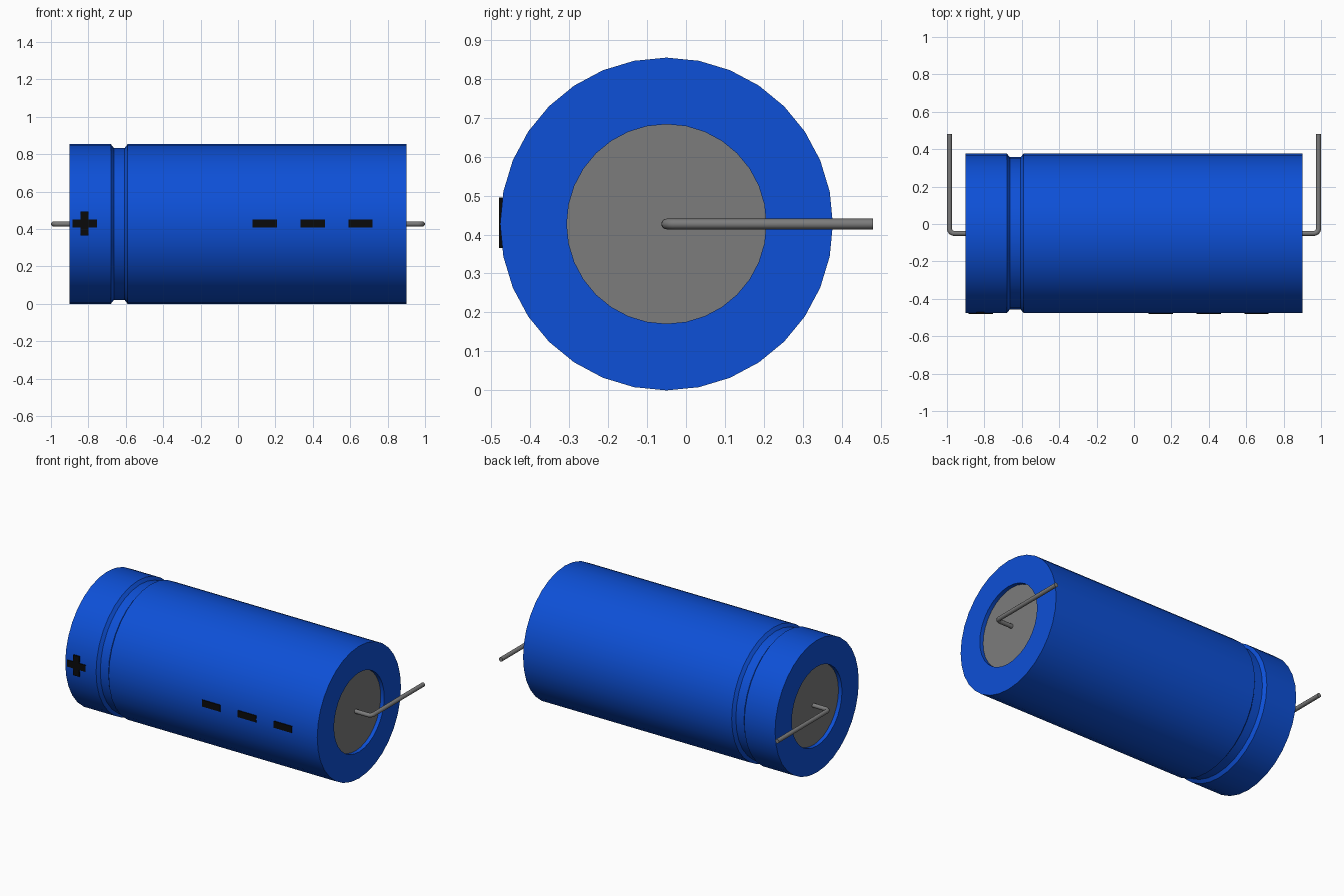
import bpy, bmesh, math
from mathutils import Vector

cube = bpy.data.objects.get("Cube")
if cube:
    bpy.data.objects.remove(cube, do_unlink=True)

R, AXIS_Y, AXIS_Z, HALF = 0.427, -0.05, 0.427, 0.9
RECESS_R, RECESS = 0.256, 0.025
SIDES = 32


def material(name, rgb):
    m = bpy.data.materials.new(name)
    m.use_nodes = True
    m.diffuse_color = (*rgb, 1)
    m.node_tree.nodes["Principled BSDF"].inputs["Base Color"].default_value = (*rgb, 1)
    return m


BLUE = material("blue sleeve", (0.004, 0.08, 0.68))
GREY = material("metal grey", (0.2, 0.2, 0.2))
BLACK = material("black print", (0.003, 0.003, 0.003))


def finish(name, bm, mats, smooth=None):
    bmesh.ops.recalc_face_normals(bm, faces=bm.faces)
    mesh = bpy.data.meshes.new(name)
    bm.to_mesh(mesh)
    bm.free()
    for m in mats:
        mesh.materials.append(m)
    ob = bpy.data.objects.new(name, mesh)
    bpy.context.collection.objects.link(ob)
    if smooth:
        bpy.ops.object.select_all(action='DESELECT')
        ob.select_set(True)
        bpy.context.view_layer.objects.active = ob
        bpy.ops.object.shade_smooth_by_angle(angle=math.radians(smooth))
    return ob


def bridge(bm, a, b):
    n = len(a)
    return [bm.faces.new((a[i], a[(i + 1) % n], b[(i + 1) % n], b[i])) for i in range(n)]


# Can: lathed profile (x, radius) with crimp groove and recessed ends
profile = [(-HALF + RECESS, RECESS_R), (-HALF, RECESS_R), (-HALF, R),
           (-0.68, R), (-0.664, R - 0.02), (-0.606, R - 0.02), (-0.59, R),
           (HALF, R), (HALF, RECESS_R), (HALF - RECESS, RECESS_R)]
bm = bmesh.new()
rings = []
for x, r in profile:
    rings.append([bm.verts.new((x, AXIS_Y + r * math.sin(2 * math.pi * i / SIDES),
                                AXIS_Z + r * math.cos(2 * math.pi * i / SIDES)))
                  for i in range(SIDES)])
for a, b in zip(rings, rings[1:]):
    bridge(bm, a, b)
# Grey end discs at the bottom of the recesses
for ring in (rings[0], rings[-1]):
    bm.faces.new(ring).material_index = 1
finish("capacitor_body", bm, [BLUE, GREY], 30)


# Bent wire leads: a tube swept along an L path with a rounded corner
def lead(name, side, r=0.0135, bend=0.025, n=12):
    cx, end = 1.0 - r, 0.48
    path = [(HALF - RECESS - 0.005, AXIS_Y, 0.0)]
    for k in range(7):
        t = math.radians(15 * k)
        path.append((cx - bend + bend * math.sin(t), AXIS_Y + bend - bend * math.cos(t), t))
    path.append((cx, end, math.pi / 2))
    bm = bmesh.new()
    loops = []
    for x, y, t in path:
        normal = Vector((-math.sin(t), math.cos(t), 0))
        loop = []
        for i in range(n):
            a = 2 * math.pi * i / n
            p = Vector((x, y, AXIS_Z)) + r * (math.cos(a) * normal + math.sin(a) * Vector((0, 0, 1)))
            loop.append(bm.verts.new((side * p.x, p.y, p.z)))
        loops.append(loop)
    for a, b in zip(loops, loops[1:]):
        bridge(bm, a, b)
    bm.faces.new(loops[0])
    bm.faces.new(loops[-1])
    finish(name, bm, [GREY], 40)


lead("left_lead", 1)
lead("right_lead", -1)


# Printed polarity marks: thin plates extruded from a front outline
def plate(name, outline, x, front=-0.48, thick=0.0095):
    bm = bmesh.new()
    a, b = ([bm.verts.new((x + u, y, AXIS_Z + v + 0.003)) for u, v in outline]
            for y in (front, front + thick))
    bridge(bm, a, b)
    bm.faces.new(a)
    bm.faces.new(b)
    finish(name, bm, [BLACK])


w, h = 0.0215, 0.065
plus = [(-w, -h), (w, -h), (w, -w), (h, -w), (h, w), (w, w),
        (w, h), (-w, h), (-w, w), (-h, w), (-h, -w), (-w, -w)]
plate("plus_mark", plus, -0.82)
dash = [(-h, -w), (h, -w), (h, w), (-h, w)]
for i in range(3):
    plate(f"minus_mark_{i + 1}", dash, 0.143 + 0.256 * i)
